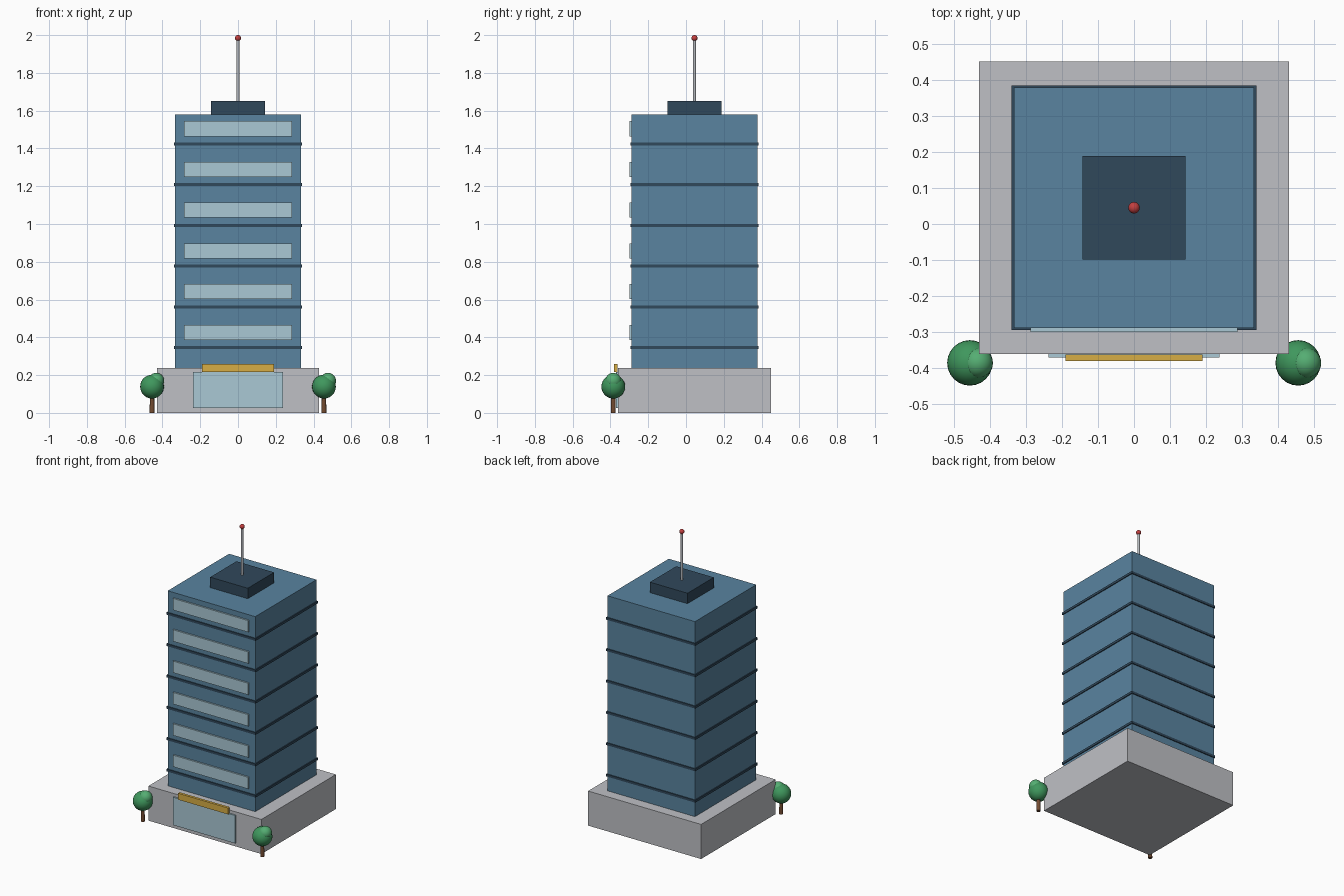
import bpy

if "Cube" in bpy.data.objects:
    bpy.data.objects.remove(bpy.data.objects["Cube"])

CY = 0.045  # building centre line in y


def mat(name, rgb):
    m = bpy.data.materials.new(name)
    m.diffuse_color = (*rgb, 1)
    m.use_nodes = True
    m.node_tree.nodes["Principled BSDF"].inputs["Base Color"].default_value = m.diffuse_color
    return m


CONCRETE = mat("concrete", (0.52, 0.53, 0.56))
FACADE = mat("blue_facade", (0.10, 0.23, 0.35))
DARK = mat("dark_trim", (0.03, 0.065, 0.105))
GLASS = mat("pale_glass", (0.40, 0.58, 0.66))
GOLD = mat("gold", (0.68, 0.42, 0.06))
STEEL = mat("steel", (0.45, 0.47, 0.50))
RED = mat("red", (0.55, 0.05, 0.05))
BARK = mat("bark", (0.17, 0.07, 0.03))
LEAF = mat("leaf", (0.05, 0.31, 0.11))
LEAF_LIGHT = mat("light_leaf", (0.09, 0.42, 0.17))


def finish(name, material, smooth=False):
    ob = bpy.context.object
    ob.name = name
    ob.data.materials.append(material)
    if smooth:
        bpy.ops.object.shade_smooth_by_angle()
    return ob


def box(name, x, y, z, material):
    """Box from (min, max) ranges on each axis."""
    bpy.ops.mesh.primitive_cube_add(size=1, location=[sum(r) / 2 for r in (x, y, z)])
    bpy.context.object.scale = [r[1] - r[0] for r in (x, y, z)]
    bpy.ops.object.transform_apply(location=False, rotation=False, scale=True)
    return finish(name, material)


def square(name, half, z, material):
    """Square block on the building axis."""
    return box(name, (-half, half), (CY - half, CY + half), z, material)


def post(name, x, y, z, r1, r2, material):
    bpy.ops.mesh.primitive_cone_add(vertices=16, radius1=r1, radius2=r2,
                                    depth=z[1] - z[0], location=(x, y, sum(z) / 2))
    return finish(name, material, True)


def ball(name, loc, r, material):
    bpy.ops.mesh.primitive_uv_sphere_add(segments=24, ring_count=14, radius=r, location=loc)
    return finish(name, material, True)


# Main masses
box("podium", (-0.43, 0.43), (-0.36, 0.45), (0, 0.238), CONCRETE)
square("tower", 0.333, (0.238, 1.58), FACADE)
square("roof_plant_room", 0.143, (1.58, 1.652), DARK)

# Floor bands and front windows
for i in range(6):
    z = 0.346 + i * 0.2157
    square(f"floor_band_{i + 1}", 0.339, (z - 0.008, z + 0.008), DARK)
    box(f"window_strip_{i + 1}", (-0.287, 0.287), (-0.299, CY - 0.323),
        (z + 0.04, z + 0.12), GLASS)

# Entrance
box("entrance_glass", (-0.237, 0.237), (-0.37, -0.35), (0.025, 0.217), GLASS)
box("entrance_canopy", (-0.19, 0.19), (-0.38, -0.362), (0.216, 0.26), GOLD)

# Antenna
post("antenna_mast", 0, CY, (1.65, 1.985), 0.008, 0.008, STEEL)
ball("antenna_beacon", (0, CY, 1.984), 0.016, RED)

# Trees either side of the entrance
for side, x in (("left", -0.455), ("right", 0.455)):
    post(f"{side}_tree_trunk", x, -0.385, (0, 0.11), 0.013, 0.011, BARK)
    ball(f"{side}_tree_crown", (x, -0.385, 0.139), 0.063, LEAF)
    ball(f"{side}_tree_crown_top", (x + 0.022, -0.385, 0.17), 0.042, LEAF_LIGHT)
